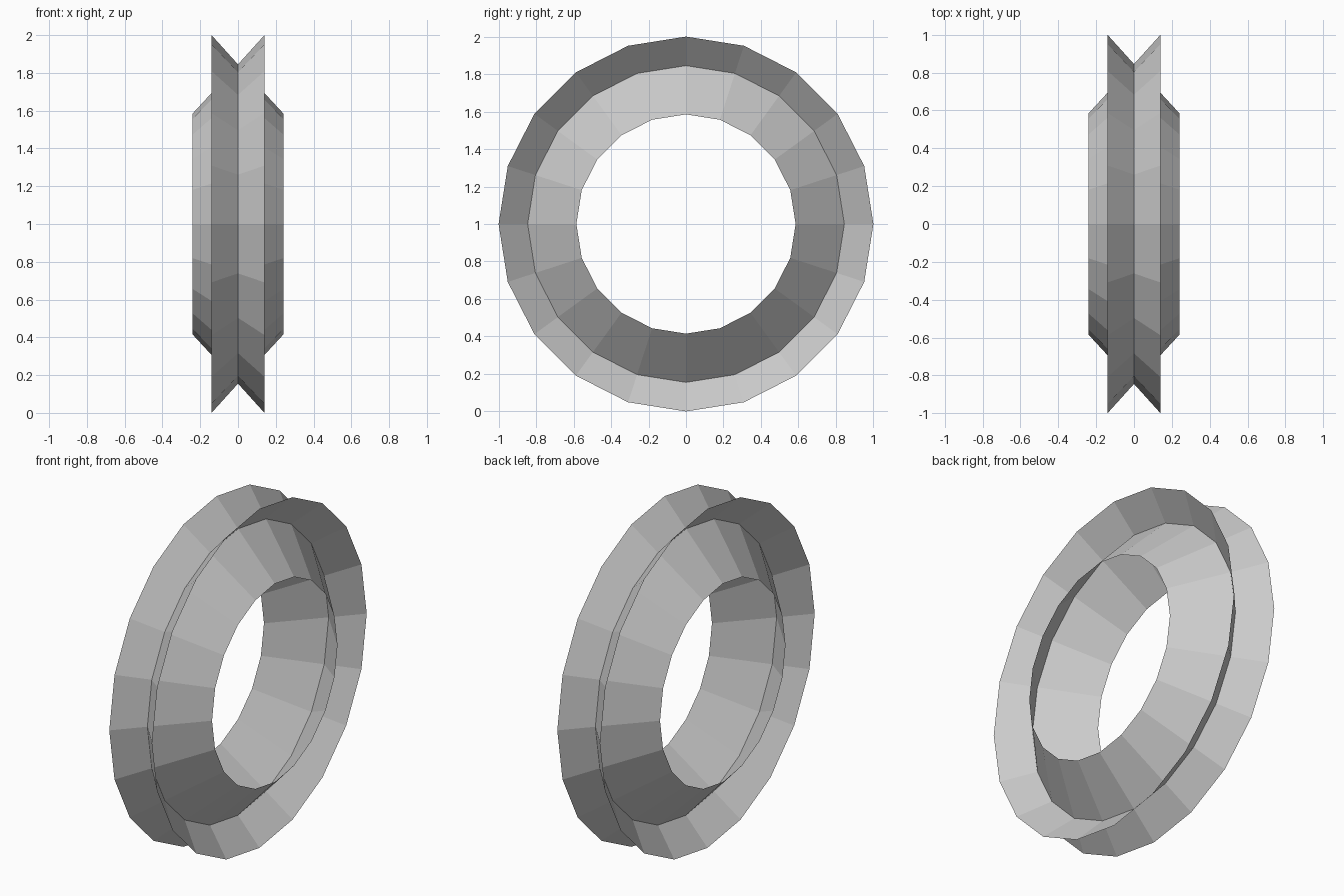
import bpy
import bmesh
from math import sin, cos, pi

if "Cube" in bpy.data.objects:
    bpy.data.objects.remove(bpy.data.objects["Cube"])

SIDES = 20
CENTRE_Z = 1.0


def lathe_x(name, profile):
    """Spin an open (x, radius) profile around the x axis as a thin flat-shaded sheet."""
    bm = bmesh.new()
    rings = []
    for x, r in profile:
        rings.append([bm.verts.new((x, r * sin(2 * pi * i / SIDES),
                                    CENTRE_Z + r * cos(2 * pi * i / SIDES)))
                      for i in range(SIDES)])
    for a, b in zip(rings, rings[1:]):
        for i in range(SIDES):
            j = (i + 1) % SIDES
            bm.faces.new((a[i], b[i], b[j], a[j]))
    # outward-facing sheets
    for f in bm.faces:
        f.normal_update()
        c = f.calc_center_median()
        if f.normal.y * c.y + f.normal.z * (c.z - CENTRE_Z) < 0:
            f.normal_flip()
    mesh = bpy.data.meshes.new(name)
    bm.to_mesh(mesh)
    bm.free()
    obj = bpy.data.objects.new(name, mesh)
    bpy.context.collection.objects.link(obj)
    return obj


# Outer V-shaped groove flaring to two rims
lathe_x("outer_flanges", [(-0.14, 1.0), (0, 0.845), (0.14, 1.0)])

# Inner skirts sloping from the groove to the hole on both sides
lathe_x("inner_skirts", [(-0.24, 0.585), (0, 0.845), (0.24, 0.585)])
